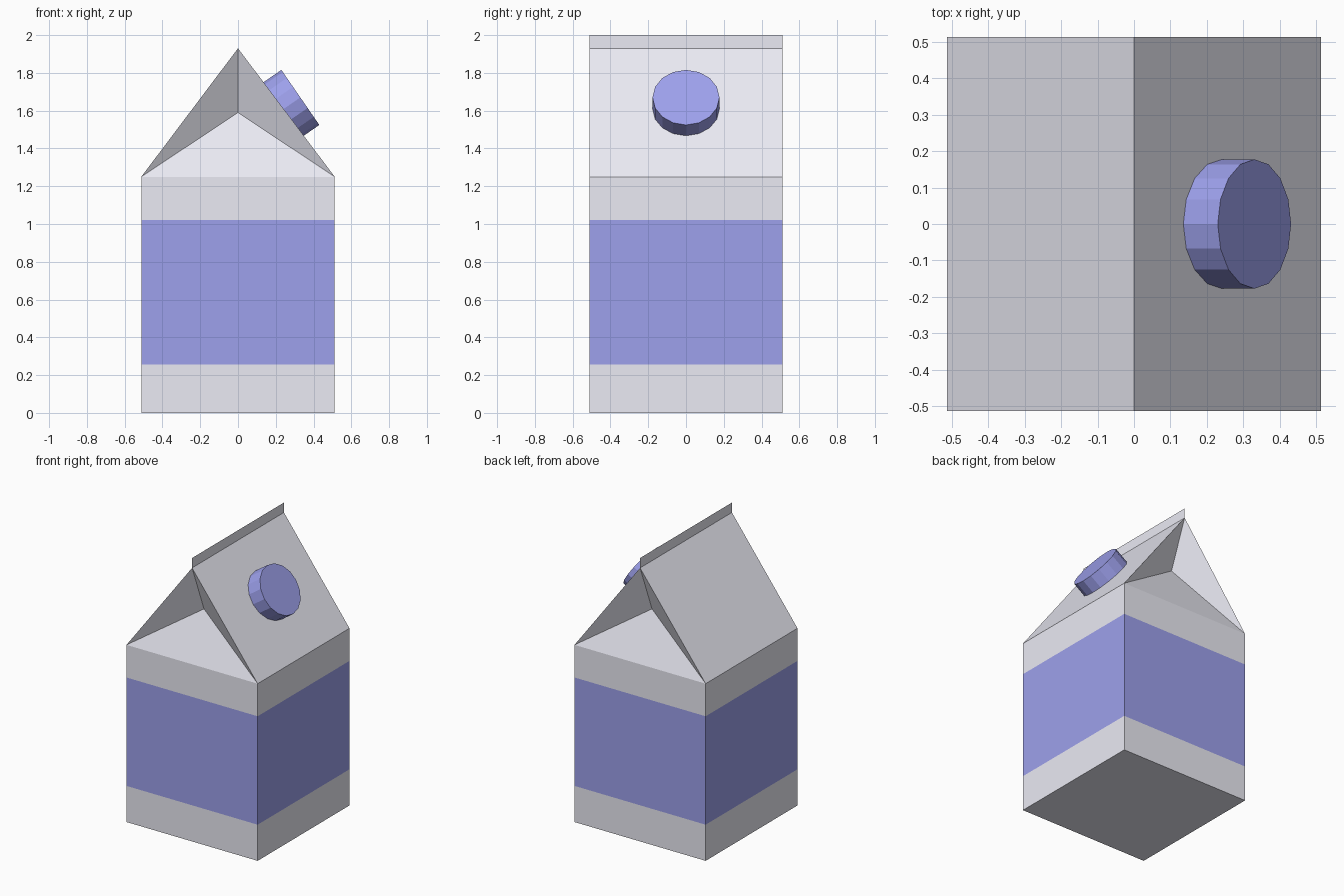
import bpy, bmesh, math
from mathutils import Matrix

if "Cube" in bpy.data.objects:
    bpy.data.objects.remove(bpy.data.objects["Cube"])

H = 0.512          # half width of the carton
EAVE, RIDGE, TOP = 1.25, 1.93, 2.0


def material(name, rgb):
    m = bpy.data.materials.new(name)
    m.diffuse_color = (*rgb, 1)
    m.use_nodes = True
    m.node_tree.nodes["Principled BSDF"].inputs["Base Color"].default_value = m.diffuse_color
    return m


def make_object(name, bm, mats):
    mesh = bpy.data.meshes.new(name)
    bm.to_mesh(mesh)
    bm.free()
    for m in mats:
        mesh.materials.append(m)
    ob = bpy.data.objects.new(name, mesh)
    bpy.context.collection.objects.link(ob)
    return ob


white = material("card_white", (0.83, 0.83, 0.91))
blue = material("label_blue", (0.34, 0.355, 0.84))

# Carton body: square rings stacked upward, the middle band is blue
bm = bmesh.new()
corners = [(-H, -H), (H, -H), (H, H), (-H, H)]
rings = [[bm.verts.new((x, y, z)) for x, y in corners] for z in (0, 0.255, 1.02, EAVE)]
bm.faces.new(rings[0][::-1])
for level, (lo, hi) in enumerate(zip(rings, rings[1:])):
    for i in range(4):
        j = (i + 1) % 4
        f = bm.faces.new((lo[i], lo[j], hi[j], hi[i]))
        f.material_index = int(level == 1)

# Gable roof: two slopes, with folded-in gussets at both ends
fl, fr, br, bl = rings[-1]
ridge_f = bm.verts.new((0, -H, RIDGE))
ridge_b = bm.verts.new((0, H, RIDGE))
bm.faces.new((fr, br, ridge_b, ridge_f))
bm.faces.new((bl, fl, ridge_f, ridge_b))
for left, right, ridge, s in ((fl, fr, ridge_f, -1), (br, bl, ridge_b, 1)):
    fold = bm.verts.new((0, s * 0.379, 1.59))
    bm.faces.new((left, right, fold))
    bm.faces.new((left, fold, ridge))
    bm.faces.new((right, ridge, fold))
make_object("carton", bm, (white, blue))

# Sealed top fin: a paper-thin sheet along the ridge
bm = bmesh.new()
bm.faces.new([bm.verts.new((0, y, z)) for y, z in
              ((-H, RIDGE), (H, RIDGE), (H, TOP), (-H, TOP))])
make_object("top_seal", bm, (white,))

# Screw cap: 16-sided, set into the right slope
tilt, depth = math.radians(55.4), 0.125
bm = bmesh.new()
bmesh.ops.create_cone(bm, cap_ends=True, segments=16, radius1=0.177, radius2=0.177,
                      depth=depth, matrix=Matrix.Translation((0, 0, -depth / 2)))
bm.transform(Matrix.Translation((0.33, 0, 1.67)) @ Matrix.Rotation(tilt, 4, 'Y'))
make_object("screw_cap", bm, (blue,))
